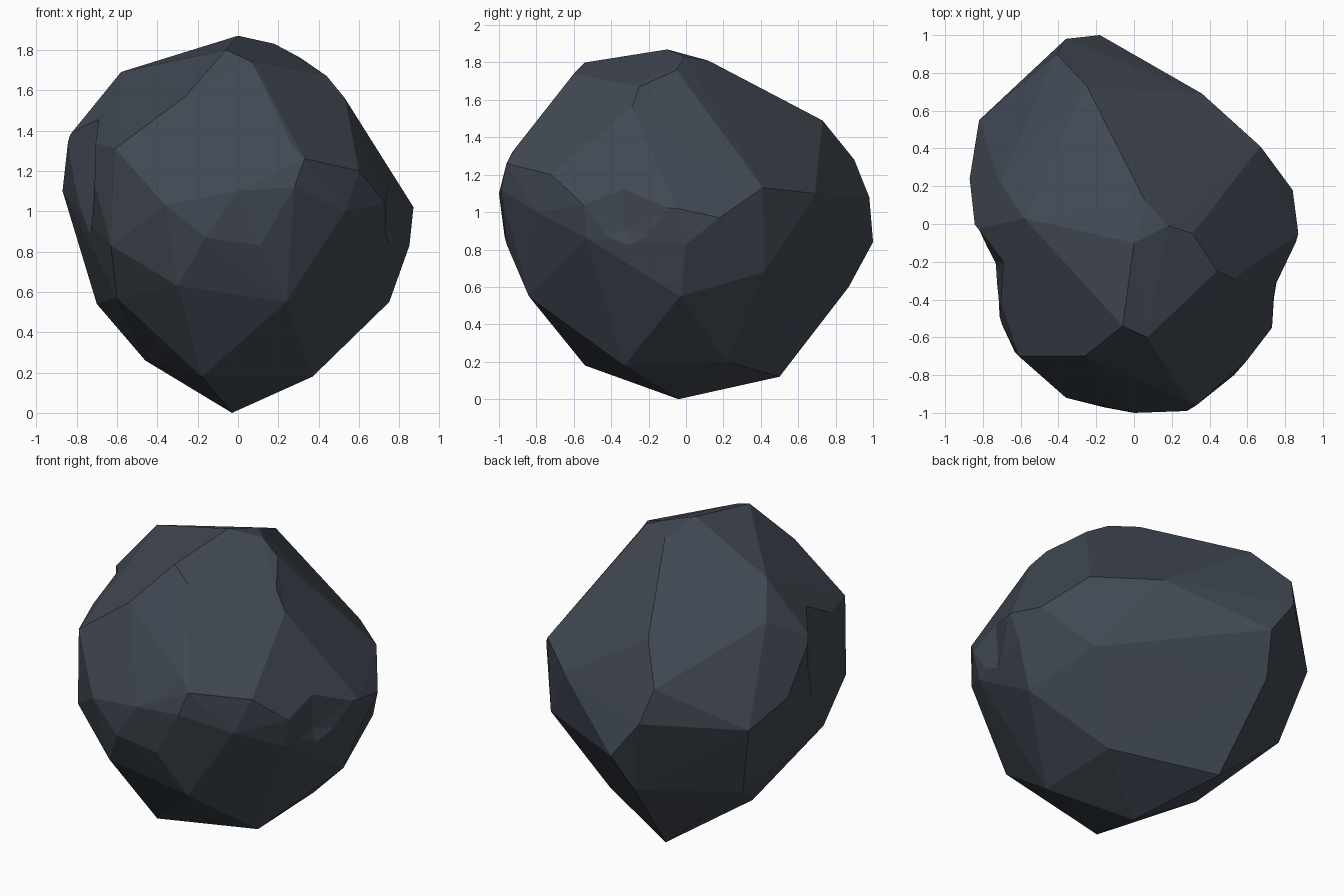
import bpy, bmesh, math

if "Cube" in bpy.data.objects:
    bpy.data.objects.remove(bpy.data.objects["Cube"])


def hull_object(name, pts):
    """Faceted solid wrapped around corner points."""
    bm = bmesh.new()
    for p in pts:
        bm.verts.new(p)
    bmesh.ops.convex_hull(bm, input=bm.verts[:])
    loose = [v for v in bm.verts if not v.link_faces]
    bmesh.ops.delete(bm, geom=loose, context='VERTS')
    # merge nearly coplanar triangles into broad chiselled facets
    bmesh.ops.dissolve_limit(bm, angle_limit=math.radians(2.5),
                             verts=bm.verts[:], edges=bm.edges[:])
    bmesh.ops.triangulate(bm, faces=[f for f in bm.faces if len(f.verts) > 3])
    bmesh.ops.recalc_face_normals(bm, faces=bm.faces[:])
    me = bpy.data.meshes.new(name)
    bm.to_mesh(me)
    bm.free()
    ob = bpy.data.objects.new(name, me)
    bpy.context.collection.objects.link(ob)
    return ob


def chip(target, name, pts):
    """Cut a hidden wedge out of the target."""
    wedge = hull_object(name, pts)
    wedge.hide_render = True
    wedge.hide_set(True)
    cut = target.modifiers.new(name, 'BOOLEAN')
    cut.operation = 'DIFFERENCE'
    cut.solver = 'EXACT'
    cut.object = wedge


# boulder corners: crown, waist, then pointed base
corners = [
    (0, -.1, 1.87), (.18, -.01, 1.83), (.31, -.05, 1.76), (.44, -.25, 1.67),
    (.53, -.29, 1.56), (-.06, -.54, 1.8), (.07, -.6, 1.74), (-.26, -.7, 1.57),
    (-.61, -.7, 1.31), (-.58, .03, 1.69), (-.71, .22, 1.52), (-.84, -.03, 1.37),
    (-.25, .73, 1.49), (-.41, .9, 1.28), (.27, -.93, 1.32), (.6, -.72, 1.2),
    (.06, .12, 1.81),

    (.67, .41, 1.13), (.36, .69, 1.1), (-.36, .98, 1.08), (-.18, 1, .84),
    (-.82, .55, 1.0), (-.87, .24, 1.1), (-.7, -.53, 1.1), (-.63, -.68, .83),
    (-.36, -.92, 1.03), (-.16, -.97, .87), (0, -1, 1.1), (.28, -.99, 1.12),
    (.33, -.96, 1.26), (.11, -.96, .83), (.53, -.8, 1.0), (.73, -.55, 1.04),
    (.7, -.53, .86), (.87, -.05, 1.02), (.84, .18, .97), (.85, 0, .83),

    (-.03, -.04, 0), (-.18, -.54, .18), (.37, -.33, .18), (.37, .22, .2),
    (-.21, .5, .12), (-.46, 0, .26), (.24, -.84, .55), (.75, -.03, .55),
    (.64, .42, .68), (-.25, .87, .6), (-.7, .44, .54), (-.6, -.5, .57),
    (-.3, -.84, .63),
]
boulder = hull_object("boulder", corners)

# upright notch in the left side
chip(boulder, "left_notch_cutter", [
    (-.69, -.2, 1.5), (-.71, -.23, 1.1), (-.75, -.2, .7),
    (-1, .2, 1.5), (-1, .2, .7),
    (-.73, -.75, 1.4), (-.73, -.75, .8), (-1.1, -.75, 1.4), (-1.1, -.75, .8)])

# shallow dent in the right side
chip(boulder, "right_dent_cutter", [
    (.745, -.33, 1.12), (.735, -.32, .9), (.77, -.3, .76),
    (.91, 0, 1.08), (.91, 0, .85), (.73, -.6, 1.08), (.73, -.6, .85),
    (1.1, -.3, 1.12), (1.1, -.3, .8)])

# dark slate colour
slate = bpy.data.materials.new("slate")
slate.diffuse_color = (.053, .065, .085, 1)
slate.use_nodes = True
slate.node_tree.nodes["Principled BSDF"].inputs["Base Color"].default_value = slate.diffuse_color
boulder.data.materials.append(slate)
